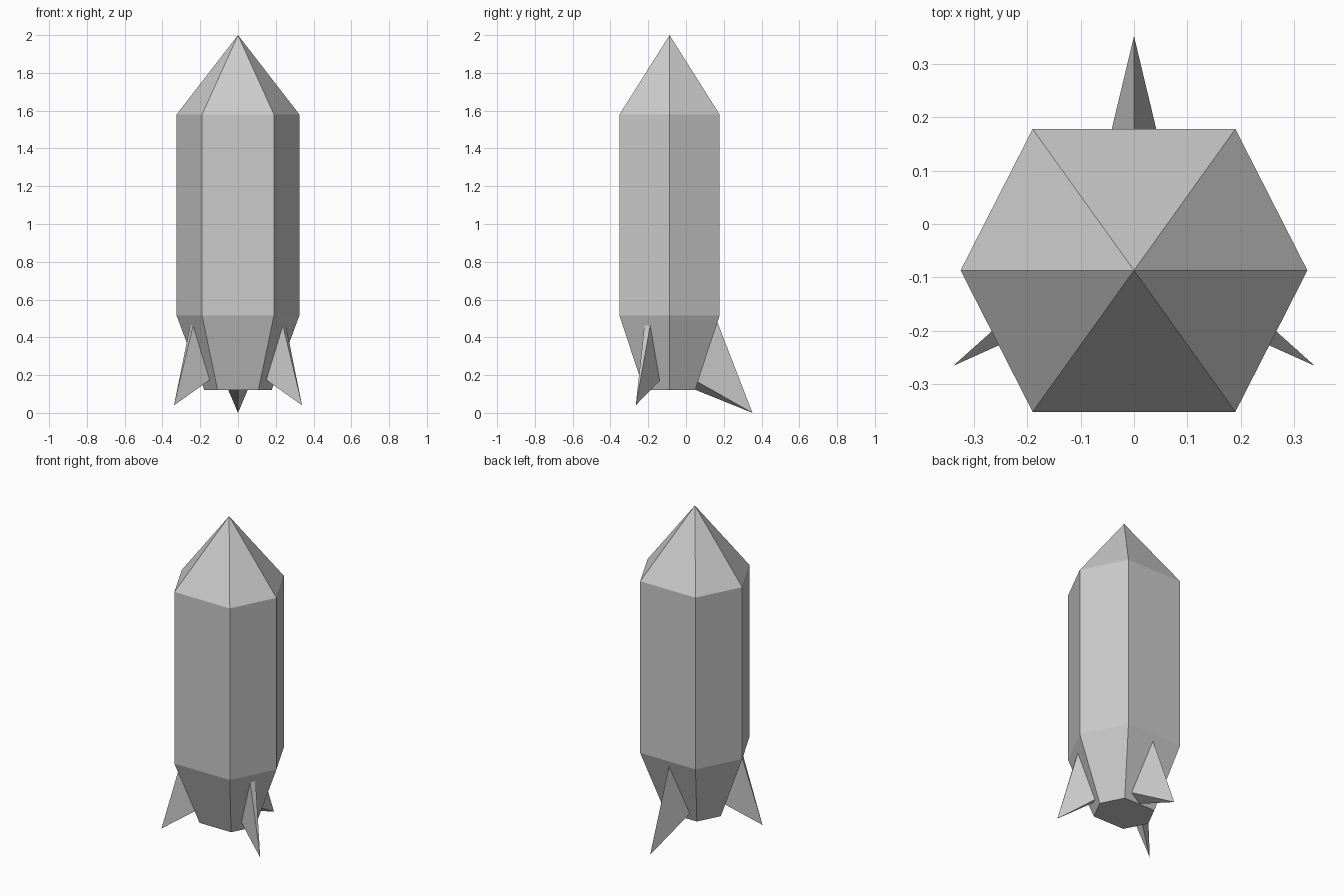
import bpy
import bmesh
from mathutils import Vector

cube = bpy.data.objects.get("Cube")
if cube:
    bpy.data.objects.remove(cube)

GREY = (0.6, 0.6, 0.6, 1.0)
AXIS_Y = -0.087  # the body stands slightly towards the front

grey = bpy.data.materials.new("light_grey")
grey.use_nodes = True
grey.diffuse_color = GREY
grey.node_tree.nodes["Principled BSDF"].inputs["Base Color"].default_value = GREY


def finish(name, bm):
    bmesh.ops.recalc_face_normals(bm, faces=bm.faces)
    mesh = bpy.data.meshes.new(name)
    bm.to_mesh(mesh)
    bm.free()
    mesh.materials.append(grey)
    obj = bpy.data.objects.new(name, mesh)
    bpy.context.collection.objects.link(obj)
    return obj


def bridge(bm, a, b):
    for i in range(len(a)):
        j = (i + 1) % len(a)
        bm.faces.new((a[i], a[j], b[j], b[i]))


def cone_to(bm, ring, apex):
    tip = bm.verts.new(apex)
    for i in range(len(ring)):
        bm.faces.new((ring[i], ring[(i + 1) % len(ring)], tip))


def hex_ring(bm, corner_x, flat_x, flat_y, z):
    """Six corners, with flat sides at the front and back."""
    pts = [(corner_x, 0), (flat_x, flat_y), (-flat_x, flat_y),
           (-corner_x, 0), (-flat_x, -flat_y), (flat_x, -flat_y)]
    return [bm.verts.new((x, AXIS_Y + y, z)) for x, y in pts]


def make_fin(name, root, tip, inward, mirror=False):
    """Pyramid from the hull to the tip, with its root sunk into the hull."""
    bm = bmesh.new()
    side = -1 if mirror else 1
    flip = Vector((side, 1, 1))
    outer = [bm.verts.new(Vector(p) * flip) for p in root]
    inner = [bm.verts.new((Vector(p) + Vector(inward)) * flip) for p in root]
    bridge(bm, inner, outer)
    cone_to(bm, outer, Vector(tip) * flip)
    bm.faces.new(inner)
    return finish(name, bm)


# Hull: tapered tail, straight middle and pointed nose
bm = bmesh.new()
tail = hex_ring(bm, 0.178, 0.108, 0.135, 0.12)
shoulder = hex_ring(bm, 0.325, 0.19, 0.265, 0.515)
nose_base = hex_ring(bm, 0.325, 0.19, 0.265, 1.58)
bm.faces.new(tail)
bridge(bm, tail, shoulder)
bridge(bm, shoulder, nose_base)
cone_to(bm, nose_base, (0, AXIS_Y, 2.0))
finish("hull", bm)

# Side fins: narrow four-sided blades, mirrored
side_root = [(0.237, -0.22, 0.465), (0.253, -0.189, 0.465),
             (0.17, -0.14, 0.17), (0.149, -0.18, 0.175)]
for name, mirror in (("left_fin", False), ("right_fin", True)):
    make_fin(name, side_root, (0.339, -0.266, 0.04), (-0.045, 0.023, 0), mirror)

# Back fin: larger blade with a top ridge and a keel below
back_root = [(0, 0.167, 0.478), (0.07, 0.06, 0.165),
             (0, 0.048, 0.123), (-0.07, 0.06, 0.165)]
make_fin("back_fin", back_root, (0, 0.352, 0), (0, -0.05, 0))
